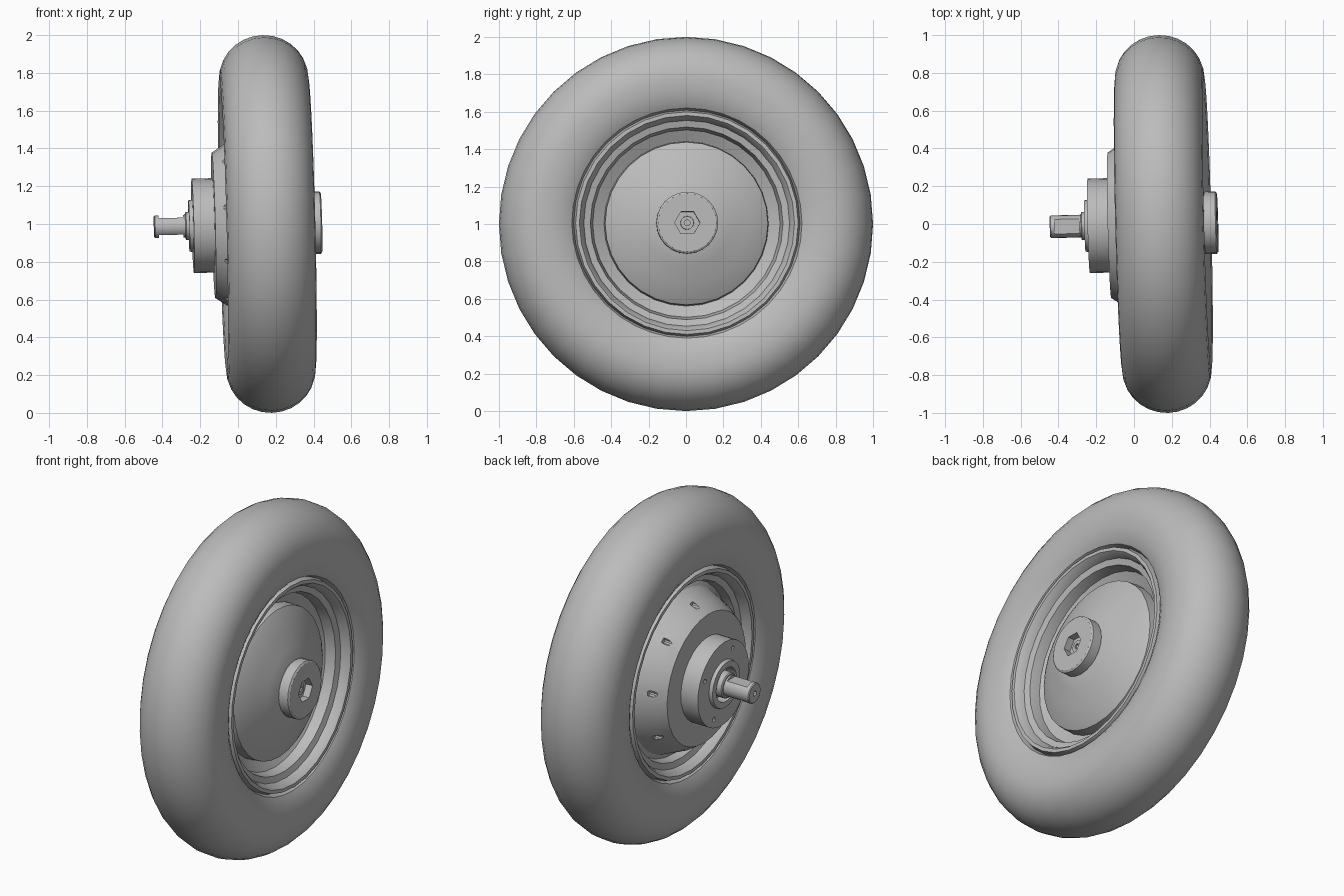
import bpy, bmesh
from math import sin, cos, pi, radians
from mathutils import Matrix, Vector

cube = bpy.data.objects.get("Cube")
if cube:
    bpy.data.objects.remove(cube, do_unlink=True)

# The whole wheel leans slightly: its axle is local X, placed by this matrix
tilt = Vector((1, 0.025, 0.025)).to_track_quat('X', 'Z').to_matrix().to_4x4()
PLACE = Matrix.Translation((0.155, 0, 1)) @ tilt

grey = bpy.data.materials.new("plain_grey")
grey.use_nodes = True
colour = (0.5, 0.5, 0.5, 1)
grey.diffuse_color = colour
grey.node_tree.nodes["Principled BSDF"].inputs["Base Color"].default_value = colour


def add_object(name, bm):
    bmesh.ops.recalc_face_normals(bm, faces=bm.faces)
    mesh = bpy.data.meshes.new(name)
    bm.to_mesh(mesh)
    bm.free()
    mesh.materials.append(grey)
    ob = bpy.data.objects.new(name, mesh)
    bpy.context.collection.objects.link(ob)
    ob.matrix_world = PLACE
    return ob


def lathe(name, profile, sides=32, closed=False):
    """Turn (along axle, radius) points around local X; zero radius makes a pole."""
    bm = bmesh.new()
    rings = []
    for a, r in profile:
        if r == 0:
            rings.append([bm.verts.new((a, 0, 0))] * sides)
        else:
            rings.append([bm.verts.new((a, r * cos(2 * pi * i / sides),
                                        r * sin(2 * pi * i / sides))) for i in range(sides)])
    pairs = list(zip(rings, rings[1:]))
    if closed:
        pairs.append((rings[-1], rings[0]))
    for p, q in pairs:
        for i in range(sides):
            j = (i + 1) % sides
            corners = list(dict.fromkeys((p[i], p[j], q[j], q[i])))
            bm.faces.new(corners)
    return add_object(name, bm)


def rods(name, count, ring, radius, start, end, phase=0, sides=10):
    """Circle of small rods parallel to the axle."""
    bm = bmesh.new()
    for i in range(count):
        t = radians(phase) + 2 * pi * i / count
        spot = Matrix.Translation(((start + end) / 2, ring * cos(t), ring * sin(t)))
        bmesh.ops.create_cone(bm, cap_ends=True, segments=sides, radius1=radius, radius2=radius,
                              depth=end - start, matrix=spot @ Matrix.Rotation(pi / 2, 4, 'Y'))
    return add_object(name, bm)


def activate(ob):
    bpy.ops.object.select_all(action='DESELECT')
    ob.select_set(True)
    bpy.context.view_layer.objects.active = ob


def cut(ob, cutter):
    cutter.hide_render = True
    mod = ob.modifiers.new("cut", 'BOOLEAN')
    mod.operation = 'DIFFERENCE'
    mod.solver = 'EXACT'
    mod.object = cutter
    activate(ob)
    bpy.ops.object.modifier_apply(modifier=mod.name)
    bpy.data.objects.remove(cutter, do_unlink=True)


# Tyre: half-ellipse crown and sidewalls that curl in to the rim
crown = [(0.235 * cos(pi * i / 14), 0.775 + 0.225 * sin(pi * i / 14)) for i in range(15)]
wall = [(0.16, 0.60), (0.195, 0.615), (0.215, 0.65), (0.23, 0.71)]
tyre = lathe("tyre", wall + crown + [(-a, r) for a, r in reversed(wall)], 40, True)

# Rim: the same stepped flange on both sides of a central well
flange = [(0.08, 0.50), (0.14, 0.515), (0.15, 0.55), (0.18, 0.56), (0.20, 0.575),
          (0.20, 0.595), (0.17, 0.605)]
rim = lathe("rim", flange + [(-a, r) for a, r in reversed(flange)], 32, True)

# Hub: domed cover on one side, cone and boss on the other
hub = lathe("hub_shell", [
    (0.22, 0), (0.22, 0.16), (0.195, 0.23), (0.165, 0.32), (0.125, 0.41), (0.11, 0.435),
    (0.05, 0.44), (0.085, 0.505), (-0.09, 0.505), (-0.11, 0.475),
    (-0.225, 0.425), (-0.285, 0.385), (-0.285, 0)])
cut(hub, rods("pocket_cutter", 9, 0.43, 0.017, -0.30, -0.19, 7))

boss = lathe("hub_boss", [
    (-0.27, 0), (-0.27, 0.25), (-0.395, 0.25), (-0.395, 0.14), (-0.415, 0.135),
    (-0.415, 0.10), (-0.36, 0.095), (-0.36, 0)])
cut(boss, rods("bolt_hole_cutter", 4, 0.20, 0.013, -0.41, -0.37, 25))

# Hub cap with a six-sided socket
cap = lathe("hub_cap", [(0.20, 0), (0.20, 0.15), (0.225, 0.165), (0.28, 0.165),
                        (0.287, 0.155), (0.287, 0)], 24)
cut(cap, rods("socket_cutter", 1, 0, 0.068, 0.245, 0.30, 0, 6))

# Axle: collar nut, flattened shaft with a full-round tip
nut = lathe("axle_nut", [(-0.35, 0), (-0.35, 0.075), (-0.43, 0.075), (-0.435, 0.068),
                         (-0.435, 0)], 16)
axle = lathe("axle", [(0.255, 0), (0.255, 0.035), (0.20, 0.04), (-0.30, 0.06),
                      (-0.595, 0.06), (-0.60, 0.055), (-0.60, 0)], 20)
for side in (-1, 1):
    bm = bmesh.new()
    block = Matrix.Translation((-0.51, 0, side * 0.095)) @ Matrix.Diagonal((0.13, 0.2, 0.1, 1))
    bmesh.ops.create_cube(bm, size=1, matrix=block)
    cut(axle, add_object("flat_cutter", bm))
cut(axle, rods("centre_cutter", 1, 0, 0.016, -0.62, -0.57))
cut(axle, rods("centre_cutter", 1, 0, 0.016, 0.235, 0.27))

for ob in (tyre, rim, hub, boss, cap, nut, axle):
    activate(ob)
    bpy.ops.object.shade_smooth_by_angle(angle=radians(28))
